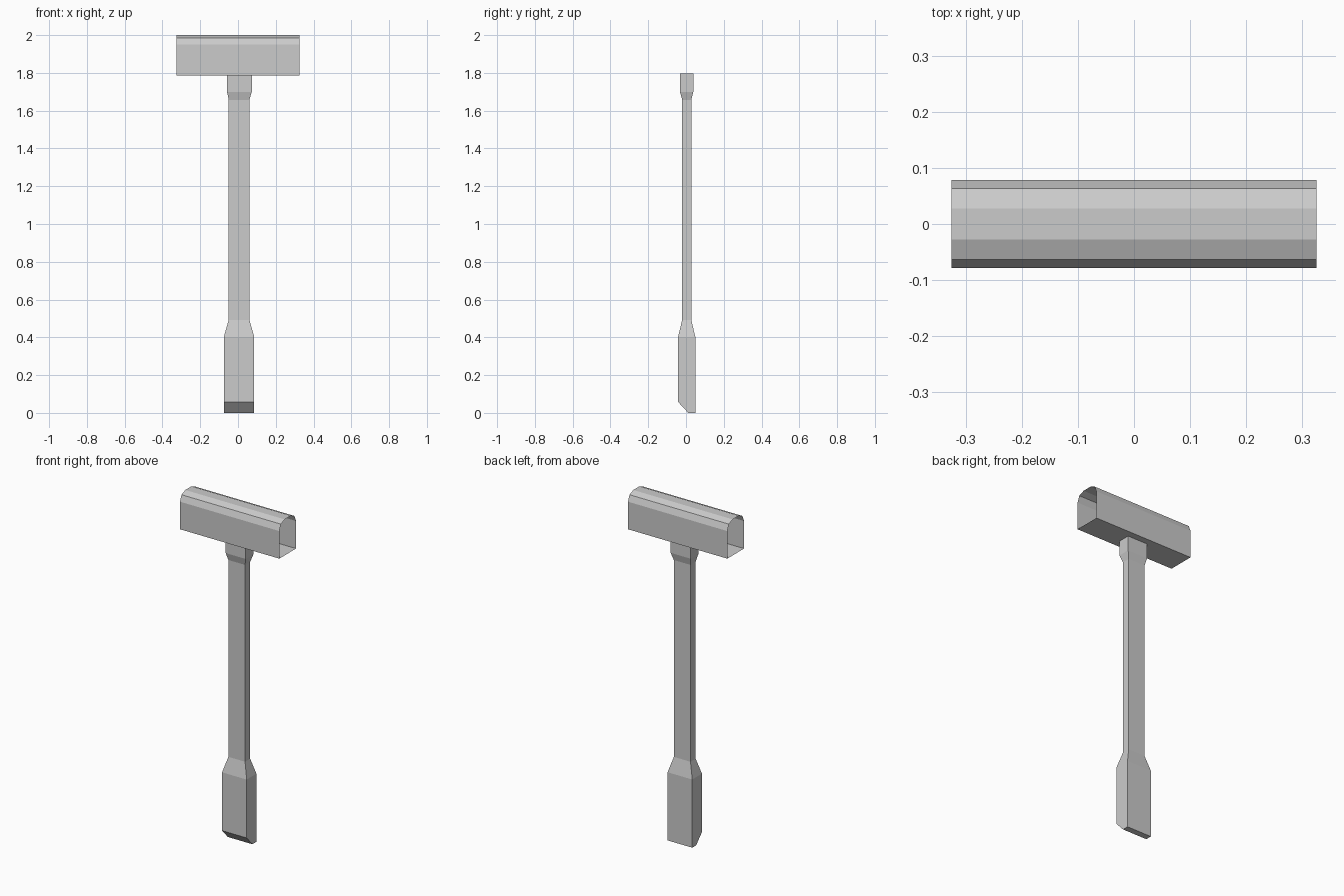
import bpy, bmesh
from math import sin, cos, radians

if "Cube" in bpy.data.objects:
    bpy.data.objects.remove(bpy.data.objects["Cube"])


def loft(name, rings, closed_ends):
    """Join rings of equal point count with quads, optionally capping the ends."""
    bm = bmesh.new()
    loops = [[bm.verts.new(p) for p in ring] for ring in rings]
    n = len(loops[0])
    for a, b in zip(loops, loops[1:]):
        for i in range(n):
            j = (i + 1) % n
            bm.faces.new((a[i], a[j], b[j], b[i]))
    if closed_ends:
        bm.faces.new(loops[0][::-1])
        bm.faces.new(loops[-1])
    bmesh.ops.recalc_face_normals(bm, faces=bm.faces)
    mesh = bpy.data.meshes.new(name)
    bm.to_mesh(mesh)
    bm.free()
    obj = bpy.data.objects.new(name, mesh)
    bpy.context.collection.objects.link(obj)
    return obj


# Head: open-ended box tube with rounded top edges (two segments per corner)
half_y, bottom, top, radius, half_x = 0.078, 1.787, 2.0, 0.05, 0.325
right_arc = [(half_y - radius + radius * cos(radians(a)),
              top - radius + radius * sin(radians(a))) for a in (0, 45, 90)]
left_arc = [(-y, z) for y, z in reversed(right_arc)]
profile = [(half_y, bottom)] + right_arc + left_arc + [(-half_y, bottom)]
head = loft("head", [[(x, y, z) for y, z in profile] for x in (-half_x, half_x)], False)
# point the open shell's normals outwards (bottom face must look down)
floor = min(head.data.polygons, key=lambda p: p.center.z)
if floor.normal.z > 0:
    head.data.flip_normals()

# Handle: slightly off-centre, with a chamfered grip, slim shaft and top collar
sections = [  # z, x min, x max, y min, y max
    (0.0, -0.075, 0.086, 0.012, 0.049),
    (0.058, -0.075, 0.086, -0.042, 0.049),
    (0.403, -0.075, 0.086, -0.042, 0.049),
    (0.493, -0.049, 0.060, -0.020, 0.028),
    (1.657, -0.049, 0.060, -0.020, 0.028),
    (1.70, -0.058, 0.073, -0.032, 0.039),
    (1.798, -0.058, 0.073, -0.032, 0.039),
]
loft("handle", [[(x0, y0, z), (x1, y0, z), (x1, y1, z), (x0, y1, z)]
                for z, x0, x1, y0, y1 in sections], True)
